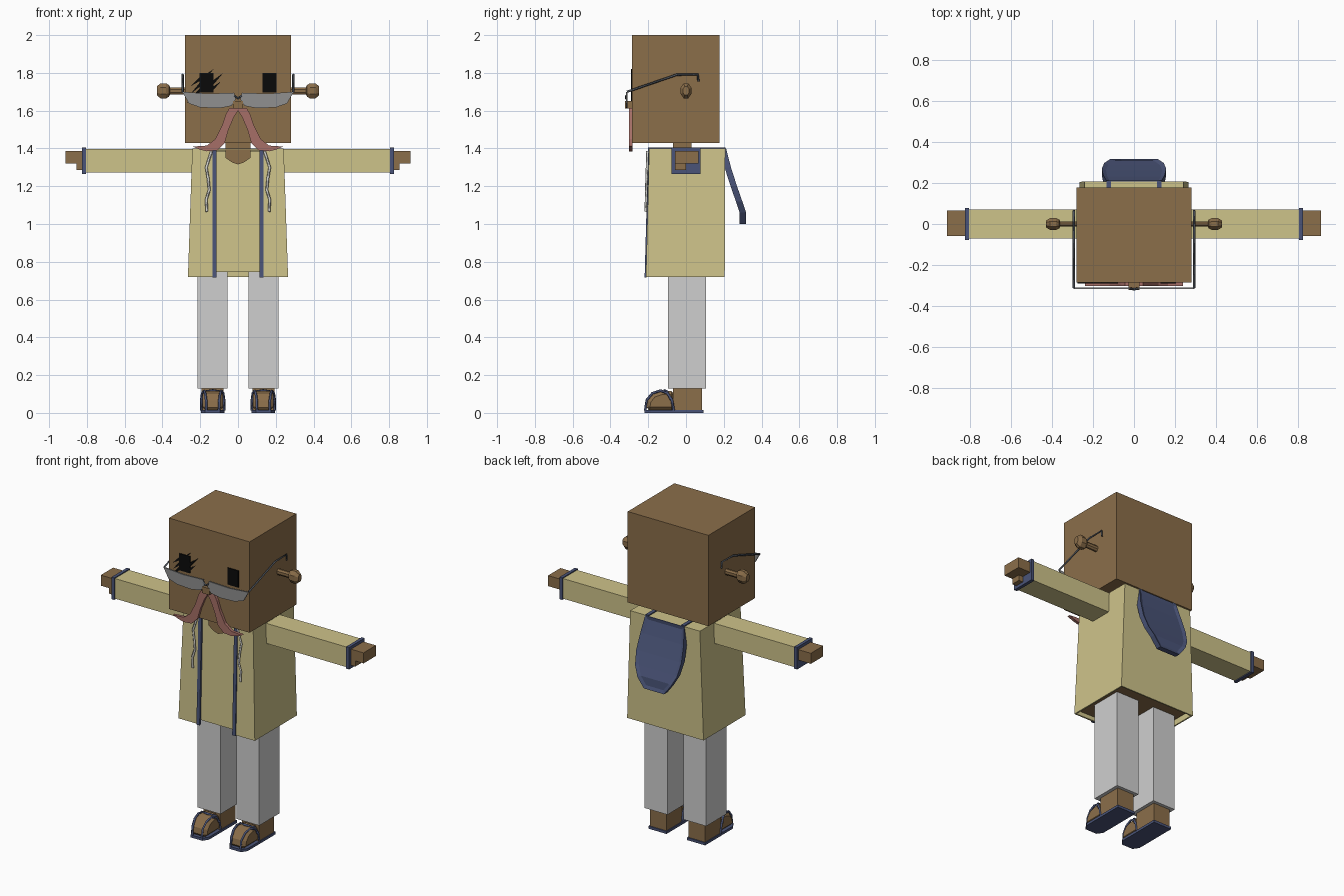
import bpy, bmesh
from math import cos, sin, pi
from mathutils import Vector

cube = bpy.data.objects.get("Cube")
if cube:
    bpy.data.objects.remove(cube, do_unlink=True)


def material(name, code):
    """Flat colour from an sRGB hex code."""
    srgb = [int(code[i:i + 2], 16) / 255 for i in (0, 2, 4)]
    rgba = [((c + 0.055) / 1.055) ** 2.4 for c in srgb] + [1]
    m = bpy.data.materials.new(name)
    m.use_nodes = True
    m.diffuse_color = rgba
    m.node_tree.nodes["Principled BSDF"].inputs["Base Color"].default_value = rgba
    return m


SKIN = material("brown skin", "8b6e4a")
COAT = material("pale yellow cloth", "cec38a")
TROUSER = material("light grey cloth", "cfcfcf")
NAVY = material("navy trim", "4a5478")
PINK = material("dusty pink", "a66f67")
LENS = material("grey lens", "909090")
FRAME = material("dark grey metal", "50565f")
BLACK = material("black", "0a0a0a")
CORD = material("pale cord", "d8d8d4")


def finish(name, bm, *mats):
    bmesh.ops.recalc_face_normals(bm, faces=bm.faces)
    mesh = bpy.data.meshes.new(name)
    bm.to_mesh(mesh)
    bm.free()
    for m in mats:
        mesh.materials.append(m)
    ob = bpy.data.objects.new(name, mesh)
    bpy.context.collection.objects.link(ob)
    return ob


def prism(name, points, axis, start, end, mat):
    """Extrude a flat outline along x, y or z."""
    place = {"x": lambda p, d: (d, p[0], p[1]),
             "y": lambda p, d: (p[0], d, p[1]),
             "z": lambda p, d: (p[0], p[1], d)}[axis]
    bm = bmesh.new()
    face = bm.faces.new([bm.verts.new(place(p, start)) for p in points])
    new = bmesh.ops.extrude_face_region(bm, geom=[face])["geom"]
    shift = Vector(place((0, 0), end - start))
    bmesh.ops.translate(bm, vec=shift, verts=[v for v in new if isinstance(v, bmesh.types.BMVert)])
    if face.is_valid and len(bm.faces) < len(points) + 2:
        bm.faces.new([v for v in bm.verts][:len(points)])
    return finish(name, bm, mat)


def box(name, x, y, z, mat):
    return prism(name, [(x[0], y[0]), (x[1], y[0]), (x[1], y[1]), (x[0], y[1])], "z", z[0], z[1], mat)


def tube(name, points, radius, mat):
    """Thin four-sided tube along a path."""
    cu = bpy.data.curves.new(name, "CURVE")
    cu.dimensions = "3D"
    cu.bevel_depth = radius
    cu.bevel_resolution = 0
    cu.use_fill_caps = True
    sp = cu.splines.new("POLY")
    sp.points.add(len(points) - 1)
    for p, co in zip(sp.points, points):
        p.co = (*co, 1)
    tmp = bpy.data.objects.new(name + "_path", cu)
    bpy.context.collection.objects.link(tmp)
    bpy.context.view_layer.update()
    mesh = bpy.data.meshes.new_from_object(tmp.evaluated_get(bpy.context.evaluated_depsgraph_get()))
    bpy.data.objects.remove(tmp, do_unlink=True)
    mesh.materials.clear()
    mesh.materials.append(mat)
    ob = bpy.data.objects.new(name, mesh)
    bpy.context.collection.objects.link(ob)


def knob(name, profile, s, z):
    """Eight-sided turned shape along x, flattened in y."""
    bm = bmesh.new()
    rings = [[bm.verts.new((s * x, 0.72 * r * cos(pi * (k + .5) / 4), z + r * sin(pi * (k + .5) / 4)))
              for k in range(8)] for x, r in profile]
    for a, b in zip(rings, rings[1:]):
        for k in range(8):
            bm.faces.new((a[k], a[k - 1], b[k - 1], b[k]))
    bm.faces.new(rings[0])
    bm.faces.new(rings[-1])
    finish(name, bm, SKIN)


# Head, neck and nose
box("head", (-.28, .28), (-.285, .178), (1.43, 2), SKIN)
box("neck", (-.065, .065), (-.07, .03), (1.3, 1.44), SKIN)
prism("neckline", [(-.065, 1.395), (-.065, 1.35), (-.03, 1.325), (0, 1.315), (.03, 1.325),
                   (.065, 1.35), (.065, 1.395)], "y", -.198, -.18, SKIN)
box("nose", (-.026, .026), (-.322, -.28), (1.612, 1.652), SKIN)

# Scar strokes around the right eye
strokes = [(-.13, 1.75, -.078, 1.8), (-.14, 1.71, -.09, 1.755), (-.2, 1.77, -.25, 1.73),
           (-.2, 1.71, -.275, 1.635), (-.17, 1.78, -.13, 1.82), (-.2, 1.74, -.25, 1.69)]
for i, (x, z, tip_x, tip_z) in enumerate(strokes):
    prism(f"scar_{i}", [(x, z - .012), (tip_x, tip_z), (x, z + .012)], "y", -.291, -.284, BLACK)

# Open-fronted coat shell: two rings joined by walls and a top
bm = bmesh.new()
rings = []
for w, front, back, z in ((.265, -.212, .205, .72), (.242, -.195, .208, 1.4)):
    rings.append([bm.verts.new((x, y, z)) for x, y in
                  ((.125, front), (w, front), (w, back), (-w, back), (-w, front), (-.125, front))])
for k in range(5):
    bm.faces.new((rings[0][k], rings[0][k + 1], rings[1][k + 1], rings[1][k]))
bm.faces.new(rings[1])
coat = finish("coat", bm, COAT)
solid = coat.modifiers.new("thickness", "SOLIDIFY")
solid.thickness = .012

# Shirt inside the coat, with the bare body showing underneath
shirt = box("shirt", (-.225, .225), (-.187, .19), (.745, 1.385), COAT)
shirt.data.materials.append(SKIN)
for v in shirt.data.vertices:
    if v.co.z < 1:
        v.co.x *= 1.08
        v.co.y -= .015 if v.co.y < 0 else 0
for p in shirt.data.polygons:
    p.material_index = 1 if p.normal.z < -.5 else 0

# Hanging hood: curved slab with a raised rim
bm = bmesh.new()
rows = [(1.4, .135, .212), (1.3, .15, .238), (1.2, .157, .27), (1.12, .145, .298), (1.06, .115, .318), (1.0, .07, .318)]
pairs = [[bm.verts.new((s * w, y, z)) for s in (-1, 1)] for z, w, y in rows]
for a, b in zip(pairs, pairs[1:]):
    bm.faces.new((a[0], a[1], b[1], b[0]))
base = bm.faces[:]
new = bmesh.ops.extrude_face_region(bm, geom=base, use_keep_orig=True)["geom"]
for v in [g for g in new if isinstance(g, bmesh.types.BMVert)]:
    v.co.y -= .034 if v.co.z < 1.35 else .01
bmesh.ops.recalc_face_normals(bm, faces=bm.faces)
bmesh.ops.inset_region(bm, faces=base, thickness=.02, depth=-.008, use_even_offset=True)
finish("hood", bm, NAVY)

for s, side in ((1, "left"), (-1, "right")):
    # Face details
    prism(side + "_eye", [(s * .13, 1.695), (s * .205, 1.695), (s * .205, 1.8), (s * .13, 1.8)],
          "y", -.291, -.284, BLACK)
    knob(side + "_ear", [(.27, .02), (.36, .02), (.365, .033), (.38, .043), (.41, .043), (.43, .025)], s, 1.705)
    prism(side + "_moustache", [(s * x, z) for x, z in (
        (0, 1.615), (.045, 1.615), (.065, 1.58), (.085, 1.52), (.12, 1.45), (.165, 1.415), (.24, 1.41),
        (.205, 1.395), (.165, 1.385), (.11, 1.39), (.07, 1.43), (.05, 1.5), (.02, 1.57), (0, 1.6))],
        "y", -.302, -.284, PINK)

    # Half-moon spectacles
    prism(side + "_lens", [(s * x, z) for x, z in (
        (.295, 1.7), (.16, 1.69), (.02, 1.695), (.012, 1.66), (.035, 1.625), (.1, 1.613),
        (.2, 1.617), (.26, 1.638))], "y", -.318, -.31, LENS)
    tube(side + "_spectacle_arm", [(s * .293, y, z) for y, z in (
        (-.318, 1.62), (-.312, 1.7), (-.05, 1.79), (.062, 1.792), (.066, 1.755)) if z > 1.65], .006, FRAME)

    # Sleeve, cuff and hand
    box(side + "_sleeve", (s * .2, s * .81), (-.07, .07), (1.272, 1.398), COAT)
    box(side + "_cuff", (s * .805, s * .825), (-.077, .077), (1.266, 1.404), NAVY)
    box(side + "_hand", (s * .8, s * .912), (-.058, .065), (1.32, 1.386), SKIN)
    prism(side + "_thumb", [(s * x, z) for x, z in (
        (.8, 1.29), (.825, 1.285), (.855, 1.285), (.855, 1.325), (.8, 1.325))], "y", -.058, .0, SKIN)

    # Coat edging over the shoulder and hanging cord
    prism(side + "_coat_edging", [(-.2, 1.406), (-.219, .718), (-.208, .718), (-.188, 1.394),
                                  (.21, 1.394), (.21, 1.406)], "x", s * .113, s * .135, NAVY)
    tube(side + "_cord", [(s * x, y, z) for x, y, z in (
        (.14, -.204, 1.385), (.168, -.206, 1.3), (.158, -.208, 1.24), (.152, -.21, 1.18),
        (.168, -.211, 1.13), (.165, -.213, 1.065))], .007, CORD)

    # Trouser leg, ankle and foot
    box(side + "_trouser_leg", (s * .055, s * .214), (-.095, .105), (.13, .76), TROUSER)
    c = s * .134
    box(side + "_ankle", (c - .058, c + .058), (-.068, .085), (.012, .14), SKIN)
    foot = prism(side + "_foot", [(-.06, .012), (-.06, .115), (-.13, .115), (-.175, .1), (-.203, .065),
                                  (-.212, .012)], "x", c - .055, c + .055, SKIN)
    bevel = foot.modifiers.new("soft_corners", "BEVEL")
    bevel.width = .018
    bevel.segments = 1
    bevel.limit_method = "ANGLE"
    bevel.angle_limit = 1.2

    # Sandal sole and straps
    prism(side + "_sole", [(c + x, y) for x, y in (
        (-.063, .092), (.063, .092), (.063, -.185), (.04, -.22), (-.04, -.22), (-.063, -.185))],
        "z", 0, .016, NAVY)
    for e, edge in ((1, "outer"), (-1, "inner")):
        tube(f"{side}_{edge}_strap", [(c + s * e * x, y, z) for x, y, z in (
            (.06, -.065, .012), (.06, -.075, .07), (.055, -.1, .105), (.045, -.135, .118),
            (.04, -.178, .104), (.035, -.208, .068), (.033, -.216, .012))], .007, NAVY)
    tube(side + "_cross_strap", [(c + x, y, z) for x, y, z in (
        (-.06, -.08, .07), (-.05, -.1, .112), (0, -.115, .12), (.05, -.1, .112), (.06, -.08, .07))], .007, NAVY)

# Spectacle bridge
tube("spectacle_bridge", [(-.02, -.316, 1.68), (0, -.318, 1.665), (.02, -.316, 1.68)], .006, FRAME)
